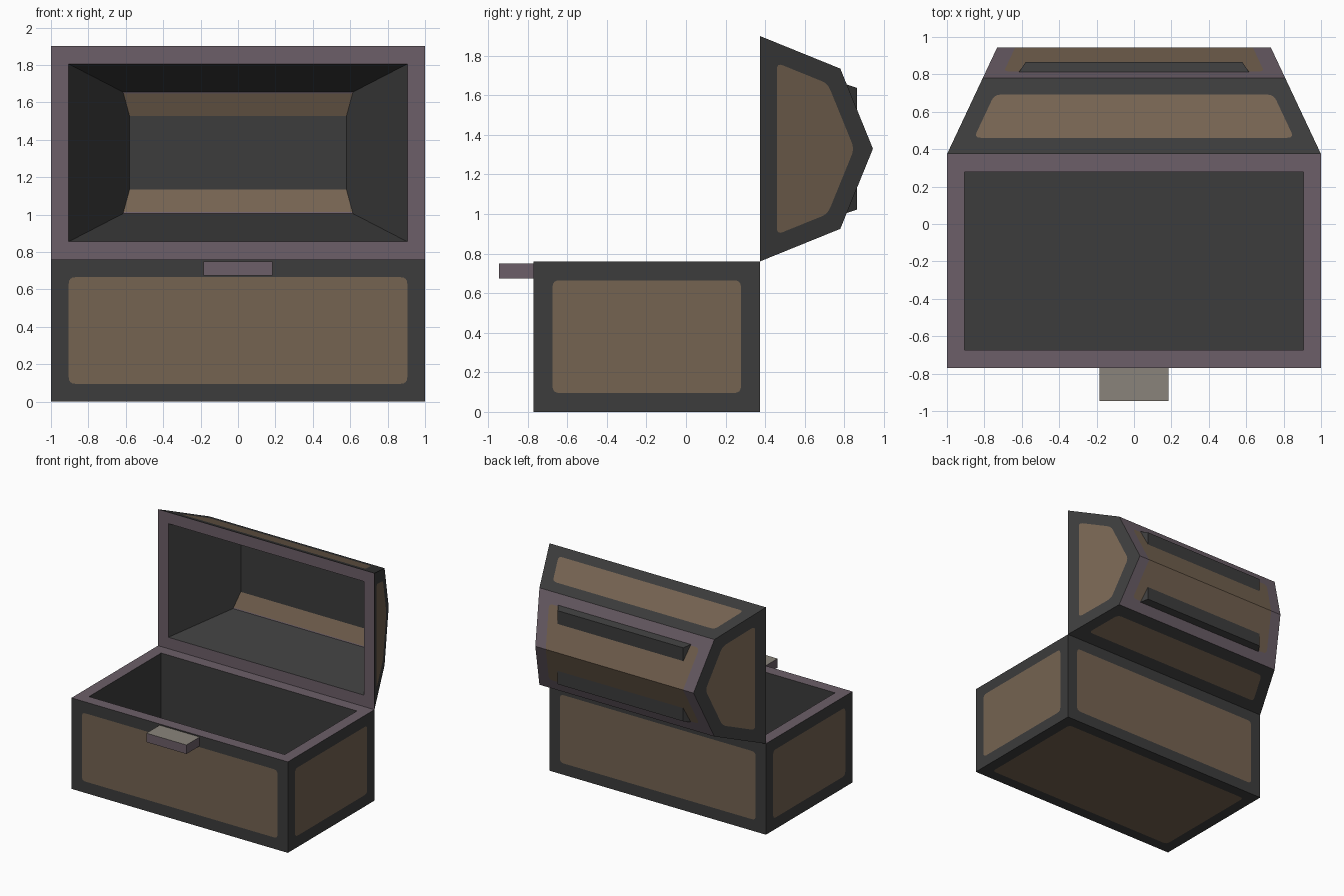
import bpy, bmesh
from mathutils import Vector
from mathutils.geometry import normal

if "Cube" in bpy.data.objects:
    bpy.data.objects.remove(bpy.data.objects["Cube"])


def srgb(r, g, b):
    lin = lambda c: ((c / 255 + 0.055) / 1.055) ** 2.4 if c > 10 else c / 3294
    return (lin(r), lin(g), lin(b), 1)


MATS = []
for name, col in [("dark_iron", (60, 60, 60)), ("brown_wood", (117, 99, 81)),
                  ("purple_trim", (108, 95, 104)), ("pale_metal", (138, 132, 123))]:
    m = bpy.data.materials.new(name)
    m.diffuse_color = srgb(*col)
    m.use_nodes = True
    m.node_tree.nodes["Principled BSDF"].inputs["Base Color"].default_value = m.diffuse_color
    MATS.append(m)
DARK, WOOD, PURPLE, PALE = range(4)
INSET = 0.095


def face(bm, pts, mat):
    f = bm.faces.new([bm.verts.new(p) for p in pts])
    f.material_index = mat


def panel(bm, pts, border, fill=None, insets=None, radius=0.035):
    """Flat face with a border and a flush, round-cornered inner panel."""
    pts = [Vector(p) for p in pts]
    n = len(pts)
    insets = insets or [INSET] * n
    nor = normal(pts)
    dirs = [(pts[(i + 1) % n] - pts[i]).normalized() for i in range(n)]
    arcs = []
    for i in range(n):
        d0, d1, a, b = dirs[i - 1], dirs[i], insets[i - 1], insets[i]
        # corner where the two inset edges meet
        s = d0.cross(d1).dot(nor)
        c = pts[i] + (d1 * a - d0 * b) / s
        if radius and a and b:
            p, q = c - d0 * radius, c + d1 * radius
            arcs.append([p * (1 - t) ** 2 + c * 2 * t * (1 - t) + q * t * t
                         for t in (0, 0.25, 0.5, 0.75, 1)])
        else:
            arcs.append([c])
    for i in range(n):
        j = (i + 1) % n
        for p, q in zip(arcs[i], arcs[i][1:]):
            face(bm, [pts[i], q, p], border)
        if insets[i]:
            face(bm, [pts[i], pts[j], arcs[j][0], arcs[i][-1]], border)
    inner = [p for a in arcs for p in a]
    if fill is not None:
        face(bm, inner, fill)
    return inner


def cavity(bm, rim, end):
    """Dark walls from the rim loop to an end loop, closed by a floor."""
    for i in range(4):
        j = (i + 1) % 4
        face(bm, [rim[i], rim[j], end[j], end[i]], DARK)
    face(bm, end, DARK)


def finish(bm, name):
    bmesh.ops.remove_doubles(bm, verts=bm.verts, dist=1e-5)
    bmesh.ops.recalc_face_normals(bm, faces=bm.faces)
    me = bpy.data.meshes.new(name)
    bm.to_mesh(me)
    bm.free()
    for m in MATS:
        me.materials.append(m)
    ob = bpy.data.objects.new(name, me)
    bpy.context.collection.objects.link(ob)
    return ob


Y0, Y1, H = -0.77, 0.373, 0.76

# Chest base: four panelled sides, panelled bottom, trimmed rim, hollow inside
bm = bmesh.new()
ring = [(-1, Y0), (1, Y0), (1, Y1), (-1, Y1)]
for i in range(4):
    a, b = ring[i], ring[(i + 1) % 4]
    panel(bm, [(*a, 0), (*b, 0), (*b, H), (*a, H)], DARK, WOOD)
panel(bm, [(*p, 0) for p in ring], DARK, WOOD)
rim = panel(bm, [(*p, H) for p in ring], PURPLE, radius=0)
cavity(bm, rim, [Vector((p.x, p.y, 0.1)) for p in rim])
finish(bm, "chest_base")

# Open lid: faceted profile (y, z) with ends leaning inwards
bm = bmesh.new()
profile = [(Y1, 0.76), (0.78, 0.925), (0.945, 1.33), (0.78, 1.735), (Y1, 1.90)]


def edge_pt(side, p):
    return (side * (1 - 0.47 * (p[0] - Y1)), p[0], p[1])


for side in (-1, 1):
    panel(bm, [edge_pt(side, p) for p in profile], DARK, WOOD)
for i in range(4):
    a, b = profile[i], profile[i + 1]
    quad = [edge_pt(-1, a), edge_pt(1, a), edge_pt(1, b), edge_pt(-1, b)]
    if i in (0, 3):
        panel(bm, quad, DARK, WOOD)
    else:  # the two ridge facets share one panel across the ridge
        ins = [INSET] * 4
        ins[2 if i == 1 else 0] = 0
        panel(bm, quad, PURPLE, WOOD, ins)
rim = panel(bm, [(-1, Y1, 0.76), (1, Y1, 0.76), (1, Y1, 1.9), (-1, Y1, 1.9)],
            PURPLE, radius=0)
# tapered lining whose far corners show through the ridge facets
cavity(bm, rim, [Vector((x, 0.865, z)) for x, z in
                 [(-0.58, 1.023), (0.58, 1.023), (0.58, 1.637), (-0.58, 1.637)]])
finish(bm, "chest_lid")

# Clasp on the front, pale on top
bm = bmesh.new()
bmesh.ops.create_cube(bm, size=1)
for v in bm.verts:
    v.co = Vector((v.co.x * 0.37, -0.8575 + v.co.y * 0.175, 0.7125 + v.co.z * 0.075))
bm.normal_update()
for f in bm.faces:
    f.material_index = PALE if f.normal.z > 0.5 else PURPLE
finish(bm, "clasp")
